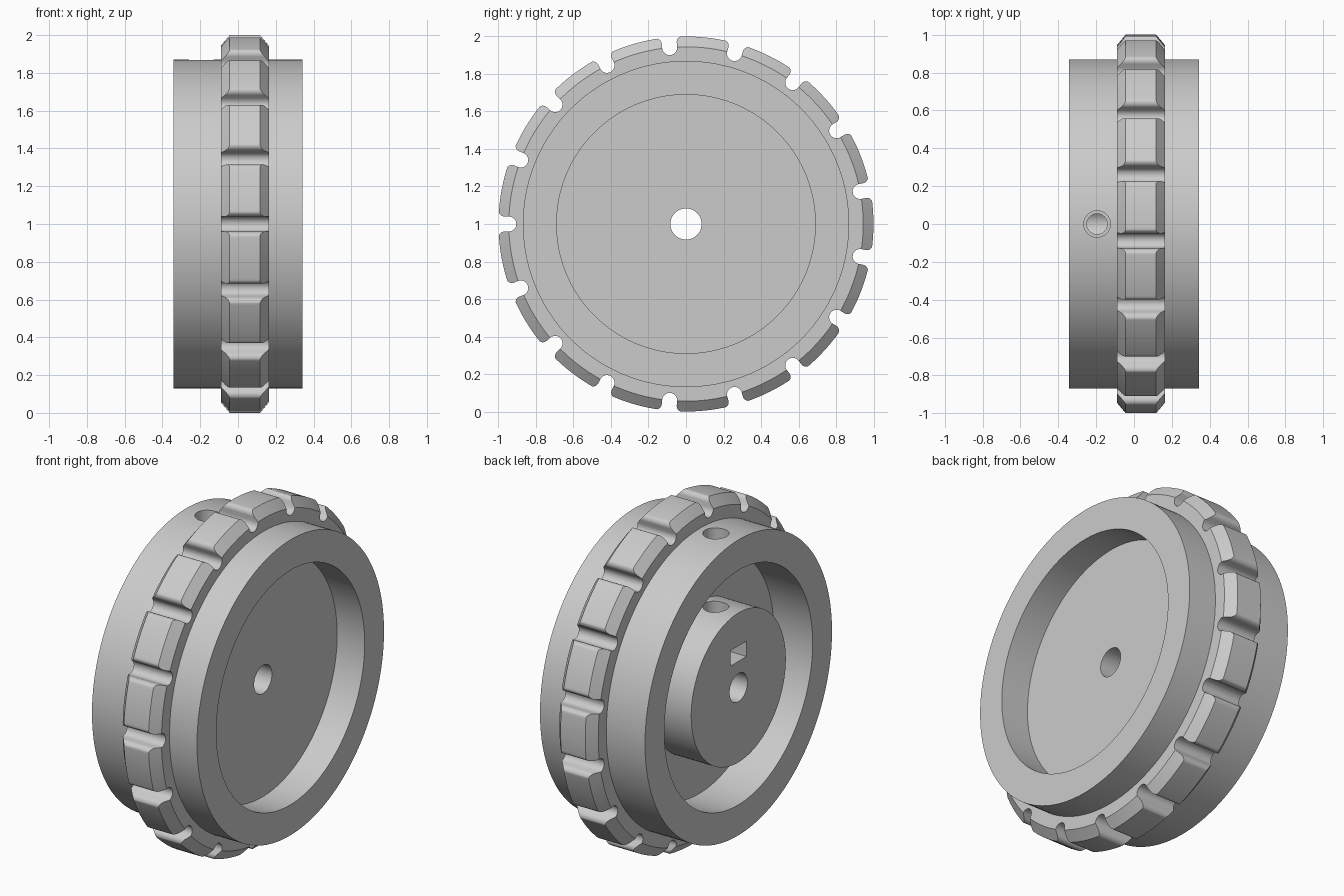
import bpy, bmesh, math
from mathutils import Matrix, Vector

if "Cube" in bpy.data.objects:
    bpy.data.objects.remove(bpy.data.objects["Cube"], do_unlink=True)

CENTRE_Z = 1.0
TEETH = 17

grey = bpy.data.materials.new("plain grey")
grey.use_nodes = True
grey.diffuse_color = (0.6, 0.6, 0.6, 1)
grey.node_tree.nodes["Principled BSDF"].inputs["Base Color"].default_value = (0.6, 0.6, 0.6, 1)


def make_object(name, bm, cutter=False):
    bmesh.ops.recalc_face_normals(bm, faces=bm.faces)
    mesh = bpy.data.meshes.new(name)
    bm.to_mesh(mesh)
    bm.free()
    mesh.materials.append(grey)
    obj = bpy.data.objects.new(name, mesh)
    obj.location.z = CENTRE_Z
    bpy.context.collection.objects.link(obj)
    if cutter:
        obj.hide_render = True
        obj.hide_viewport = True
        obj.display_type = 'WIRE'
    return obj


def lathe(profile, steps):
    """Revolve a closed (x, radius) loop about the x axis."""
    bm = bmesh.new()
    rings = []
    for i in range(steps):
        a = math.tau * i / steps
        rings.append([bm.verts.new((x, r * math.cos(a), r * math.sin(a))) for x, r in profile])
    for i in range(steps):
        a, b = rings[i], rings[(i + 1) % steps]
        for j in range(len(profile)):
            k = (j + 1) % len(profile)
            bm.faces.new((a[j], a[k], b[k], b[j]))
    return bm


def arc(cx, cy, r, start, end, n=8):
    angles = [math.radians(start + (end - start) * i / n) for i in range(n + 1)]
    return [(cx + r * math.cos(a), cy + r * math.sin(a)) for a in angles]


def extrude_along_x(bm, outline, x0, x1):
    """Prism from a (y, z) outline."""
    face = bm.faces.new([bm.verts.new((x0, y, z)) for y, z in outline])
    out = bmesh.ops.extrude_face_region(bm, geom=[face])
    verts = [v for v in out["geom"] if isinstance(v, bmesh.types.BMVert)]
    bmesh.ops.translate(bm, verts=verts, vec=(x1 - x0, 0, 0))


# Wheel: drum rims, chamfered flange, web and hub with through bore
rim, recess, hub, bore = 0.87, 0.69, 0.44, 0.083
side, left, right = 0.342, 0.163, -0.09
wheel = make_object("wheel_body", lathe([
    (left, bore), (left, recess), (side, recess), (side, rim), (left, rim),
    (left, 0.945), (left - 0.046, 1), (right + 0.046, 1), (right, 0.945),
    (right, rim), (-side, rim), (-side, recess), (right, recess),
    (right, hub), (-side, hub), (-side, bore)], 170))

# Grip notches: round-bottomed slots with rounded mouths
half, lip = 0.04, 0.032
half_notch = arc(0, 0.945, half, -90, 0) + arc(half + lip, 0.968, lip, 180, 90)
half_notch.append((half + lip, 1.05))
notch = half_notch + [(-y, z) for y, z in reversed(half_notch[1:])]
bm = bmesh.new()
for i in range(TEETH):
    a = math.pi / 2 + math.tau * i / TEETH
    c, s = math.cos(a), math.sin(a)
    extrude_along_x(bm, [(y * c - z * s, y * s + z * c) for y, z in notch], -0.2, 0.27)
notches = make_object("notch_cutter", bm, True)


# Set screw hole: wide upper bore and narrow lower bore
def screw_bore(name, radius, z0, z1):
    b = bmesh.new()
    place = Matrix.Translation(Vector((-0.195, 0, (z0 + z1) / 2)))
    bmesh.ops.create_cone(b, cap_ends=True, segments=48, radius1=radius,
                          radius2=radius, depth=z1 - z0, matrix=place)
    return make_object(name, b, True)


wide = screw_bore("screw_bore_cutter", 0.07, 0.23, 0.95)
narrow = screw_bore("screw_tip_cutter", 0.054, 0.0, 0.3)

# Nut pocket in the hub face
bm = bmesh.new()
extrude_along_x(bm, [(-0.074, 0.155), (0.074, 0.155), (0.074, 0.245), (-0.074, 0.245)], -0.4, -0.12)
pocket = make_object("nut_pocket_cutter", bm, True)

for cutter in (notches, wide, narrow, pocket):
    mod = wheel.modifiers.new(cutter.name, 'BOOLEAN')
    mod.operation = 'DIFFERENCE'
    mod.solver = 'EXACT'
    mod.object = cutter

# Bake the cuts, then smooth the curved faces
bpy.context.view_layer.update()
graph = bpy.context.evaluated_depsgraph_get()
cut_mesh = bpy.data.meshes.new_from_object(wheel.evaluated_get(graph))
wheel.modifiers.clear()
wheel.data = cut_mesh
for cutter in (notches, wide, narrow, pocket):
    bpy.data.objects.remove(cutter, do_unlink=True)

bpy.ops.object.select_all(action='DESELECT')
wheel.select_set(True)
bpy.context.view_layer.objects.active = wheel
bpy.ops.object.shade_smooth_by_angle(angle=math.radians(25))
